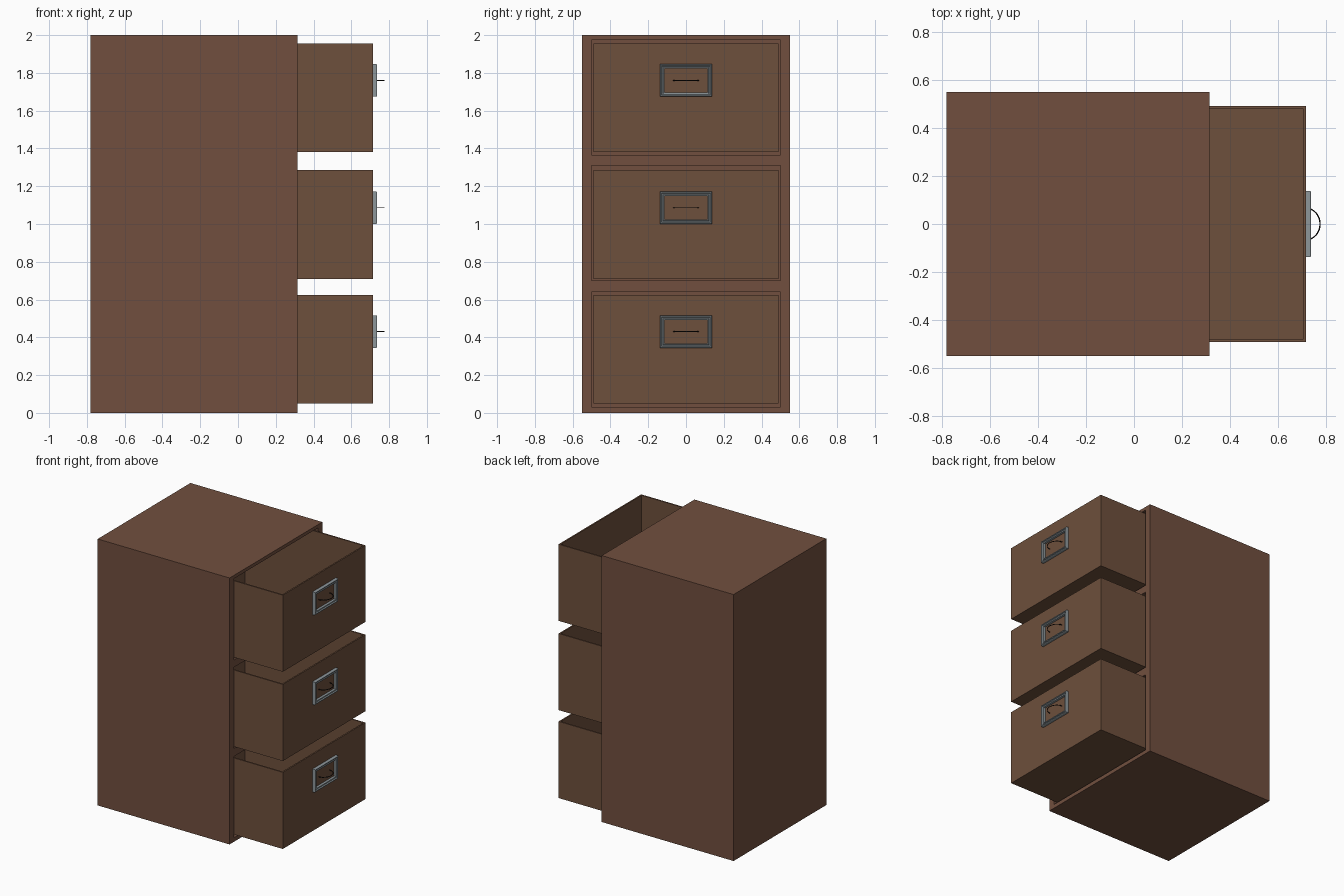
import bpy, bmesh, math
from mathutils import Vector

if "Cube" in bpy.data.objects:
    bpy.data.objects.remove(bpy.data.objects["Cube"])


def material(name, rgb):
    m = bpy.data.materials.new(name)
    m.diffuse_color = (*rgb, 1)
    m.use_nodes = True
    m.node_tree.nodes["Principled BSDF"].inputs["Base Color"].default_value = m.diffuse_color
    return m


CABINET = material("cabinet brown", (0.165, 0.078, 0.049))
DRAWER = material("drawer brown", (0.155, 0.079, 0.045))
METAL = material("grey metal", (0.27, 0.31, 0.33))
DARK = material("dark pull", (0.012, 0.010, 0.009))


def finish(bm, name, mat):
    bmesh.ops.recalc_face_normals(bm, faces=bm.faces[:])
    me = bpy.data.meshes.new(name)
    bm.to_mesh(me)
    bm.free()
    me.materials.append(mat)
    ob = bpy.data.objects.new(name, me)
    bpy.context.collection.objects.link(ob)
    return ob


def extrude_edges(bm, edges, dx):
    new = bmesh.ops.extrude_edge_only(bm, edges=edges)["geom"]
    verts = [g for g in new if isinstance(g, bmesh.types.BMVert)]
    bmesh.ops.translate(bm, vec=(dx, 0, 0), verts=verts)
    loop = [g for g in new if isinstance(g, bmesh.types.BMEdge)]
    bmesh.ops.holes_fill(bm, edges=[e for e in loop if all(v in verts for v in e.verts)], sides=0)


# Cabinet carcass: front frame, outer shell and three drawer pockets
def build_cabinet():
    ys = [-0.55, -0.50, 0.50, 0.55]
    zs = [0, 0.03, 0.64, 0.70, 1.31, 1.365, 1.975, 2.0]
    bm = bmesh.new()
    g = [[bm.verts.new((0.315, y, z)) for z in zs] for y in ys]
    pockets = []
    for i in range(3):
        for j in range(7):
            f = bm.faces.new((g[i][j], g[i + 1][j], g[i + 1][j + 1], g[i][j + 1]))
            if i == 1 and j % 2 == 1:
                pockets.append(f)
    extrude_edges(bm, [e for e in bm.edges if e.is_boundary], -1.095)
    for f in pockets:
        edges = f.edges[:]
        bmesh.ops.delete(bm, geom=[f], context='FACES_ONLY')
        extrude_edges(bm, edges, -1.045)
    finish(bm, "cabinet", CABINET)


# Open-topped drawer box
def build_drawer(name, z0, z1, x0=-0.29, x1=0.715, hy=0.49, wall=0.015):
    bm = bmesh.new()
    bmesh.ops.create_cube(bm, size=1)
    for v in bm.verts:
        v.co = Vector((x1 if v.co.x > 0 else x0, hy if v.co.y > 0 else -hy,
                       z1 if v.co.z > 0 else z0))
    top = max(bm.faces, key=lambda f: f.calc_center_median().z)
    bmesh.ops.inset_region(bm, faces=[top], thickness=wall)
    edges_z = z0 + wall
    ret = bmesh.ops.extrude_face_region(bm, geom=[top])["geom"]
    bmesh.ops.delete(bm, geom=[top], context='FACES_ONLY') if top.is_valid else None
    for v in (g for g in ret if isinstance(g, bmesh.types.BMVert)):
        v.co.z = edges_z
    finish(bm, name, DRAWER)


# Moulded rectangular frame, swept from a small cross-section
def build_frame(name, zc, x=0.715, hy=0.138, hz=0.086):
    profile = [(0, 0), (0, 0.017), (0.003, 0.022), (0.008, 0.022), (0.011, 0.014),
               (0.016, 0.014), (0.018, 0.018), (0.023, 0.018), (0.023, 0)]
    bm = bmesh.new()
    rings = [[bm.verts.new((x + h, sy * (hy - o), zc + sz * (hz - o)))
              for sy, sz in ((-1, -1), (1, -1), (1, 1), (-1, 1))] for o, h in profile]
    for k, a in enumerate(rings):
        b = rings[(k + 1) % len(rings)]
        for i in range(4):
            j = (i + 1) % 4
            bm.faces.new((a[i], a[j], b[j], b[i]))
    finish(bm, name, METAL)


# Thin curved wire pull
def build_pull(name, zc):
    n, s, r = 20, 6, 0.0028
    bm = bmesh.new()
    rings = []
    for i in range(n + 1):
        t = -math.pi / 2 + math.pi * i / n
        d = Vector((math.cos(t), math.sin(t), 0))
        c = Vector((0.714 + 0.060 * d.x, 0.066 * d.y, zc))
        rings.append([bm.verts.new(c + r * (d * math.cos(a) + Vector((0, 0, math.sin(a)))))
                      for a in (2 * math.pi * k / s for k in range(s))])
    for a, b in zip(rings, rings[1:]):
        for k in range(s):
            m = (k + 1) % s
            f = bm.faces.new((a[k], a[m], b[m], b[k]))
            f.smooth = True
    bm.faces.new(rings[0])
    bm.faces.new(rings[-1])
    finish(bm, name, DARK)


build_cabinet()
for label, z0, zh in (("bottom", 0.05, 0.43), ("middle", 0.71, 1.086), ("top", 1.38, 1.76)):
    build_drawer(label + "_drawer", z0, z0 + 0.575)
    build_frame(label + "_handle_frame", zh)
    build_pull(label + "_handle_pull", zh)
